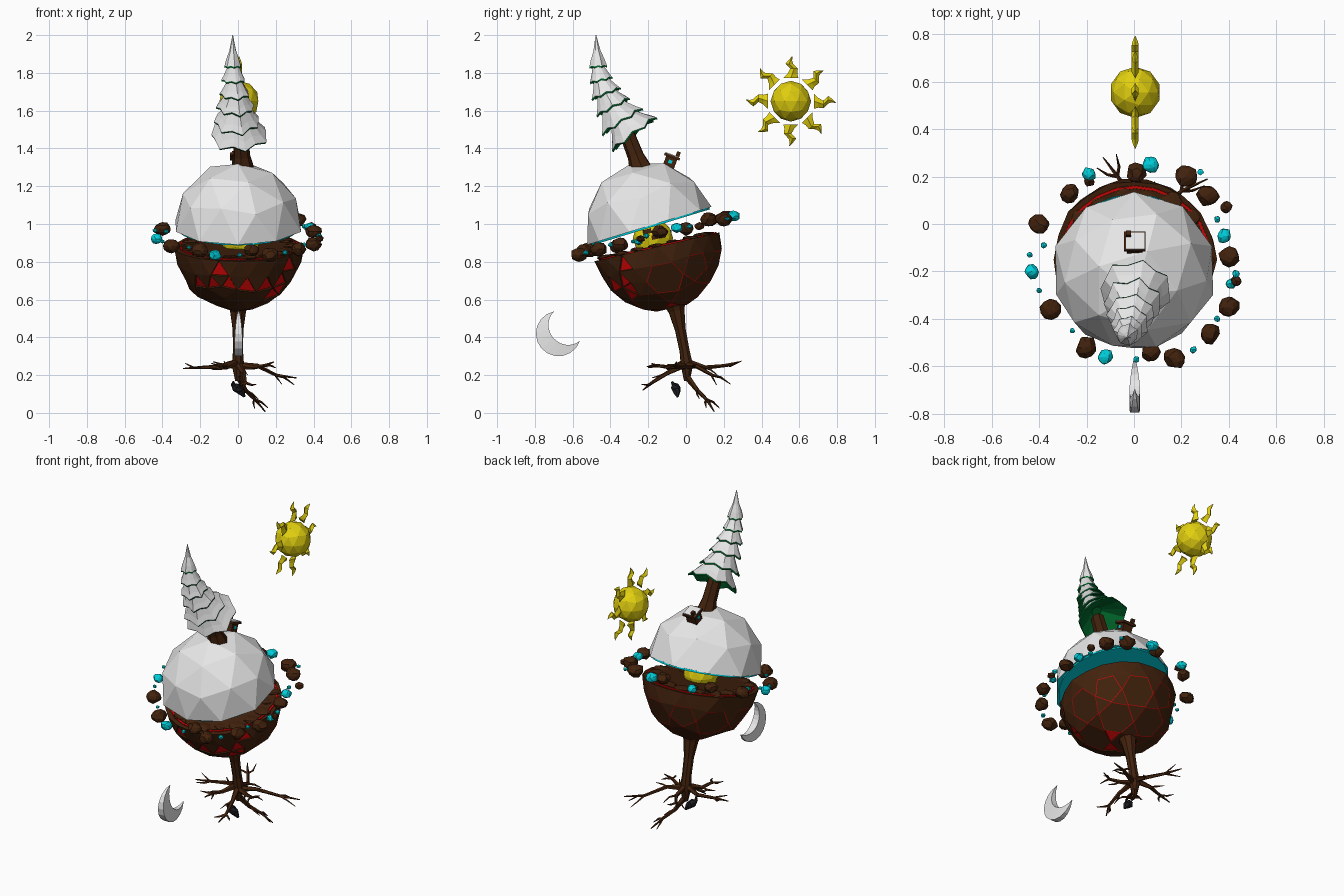
import bpy, bmesh, math, random
from mathutils import Vector, Matrix

random.seed(7)
if "Cube" in bpy.data.objects:
    bpy.data.objects.remove(bpy.data.objects["Cube"])


def material(name, r, g, b):
    m = bpy.data.materials.new(name)
    m.use_nodes = True
    m.diffuse_color = (r, g, b, 1)
    m.node_tree.nodes["Principled BSDF"].inputs["Base Color"].default_value = (r, g, b, 1)
    return m


SNOW = material("snow white", 0.8, 0.8, 0.8)
EARTH = material("earth brown", 0.055, 0.016, 0.004)
LAVA = material("lava red", 0.7, 0.002, 0.002)
ICE = material("ice cyan", 0.0, 0.62, 0.7)
GOLD = material("sun yellow", 0.76, 0.63, 0.005)
PINE = material("pine green", 0.0, 0.14, 0.025)
DARK = material("charcoal", 0.012, 0.012, 0.016)


def finish(bm, name, mats, frame=Matrix()):
    bmesh.ops.recalc_face_normals(bm, faces=bm.faces)
    me = bpy.data.meshes.new(name)
    bm.to_mesh(me)
    bm.free()
    for m in mats:
        me.materials.append(m)
    ob = bpy.data.objects.new(name, me)
    ob.matrix_world = frame
    bpy.context.collection.objects.link(ob)
    return ob


def tilt(x, y, z, degrees):
    return Matrix.Translation((x, y, z)) @ Matrix.Rotation(math.radians(degrees), 4, 'X')


def add_loft(bm, rings, mats=None):
    """Skin a list of equal rings and close both ends."""
    mats = mats or [0] * (len(rings) - 1)
    vs = [[bm.verts.new(p) for p in ring] for ring in rings]
    n = len(rings[0])
    for a, b, m in zip(vs, vs[1:], mats):
        for i in range(n):
            j = (i + 1) % n
            bm.faces.new((a[i], a[j], b[j], b[i])).material_index = m
    bm.faces.new(vs[0]).material_index = mats[0]
    bm.faces.new(vs[-1]).material_index = mats[-1]


def add_tube(bm, path, radii, sides=6):
    pts = [Vector(p) for p in path]
    rings = []
    for i, (p, r) in enumerate(zip(pts, radii)):
        d = (pts[min(i + 1, len(pts) - 1)] - pts[max(i - 1, 0)]).normalized()
        ref = Vector((0.3, 0.9, 0.1)) if abs(d.z) > 0.7 else Vector((0, 0, 1))
        u = d.cross(ref).normalized()
        v = d.cross(u)
        rings.append([p + r * (math.cos(t) * u + math.sin(t) * v)
                      for t in (math.tau * k / sides for k in range(sides))])
    add_loft(bm, rings)


def ball(r, subdivisions, rough=0.0):
    bm = bmesh.new()
    bmesh.ops.create_icosphere(bm, subdivisions=subdivisions, radius=r)
    for v in bm.verts:
        v.co *= 1 + random.uniform(-rough, rough)
    return bm


def cut_half(bm, keep):
    """Keep the upper (+1) or lower (-1) half, left open."""
    bmesh.ops.bisect_plane(bm, geom=bm.verts[:] + bm.edges[:] + bm.faces[:], plane_co=(0, 0, 0),
                           plane_no=(0, 0, keep), clear_inner=True)


def close(bm, index):
    rim = [e for e in bm.edges if e.is_boundary]
    for f in bmesh.ops.holes_fill(bm, edges=rim, sides=0)["faces"]:
        f.material_index = index


def disc(name, r, depth, mat, frame):
    bm = bmesh.new()
    bmesh.ops.create_cone(bm, cap_ends=True, segments=24, radius1=r, radius2=r, depth=depth)
    return finish(bm, name, [mat], frame)


def rock(name, pos, r, mat, squash=0.8):
    bm = ball(r, 2 if r > 0.025 else 1, 0.12)
    spin = Matrix.Rotation(random.uniform(0, 6), 4, 'Z')
    size = Matrix.Diagonal((1, random.uniform(0.85, 1.05), squash, 1))
    return finish(bm, name, [mat], Matrix.Translation(pos) @ spin @ size)


def box(name, size, mat, frame):
    bm = bmesh.new()
    bmesh.ops.create_cube(bm, size=1, matrix=Matrix.Diagonal((*size, 1)))
    return finish(bm, name, [mat], frame)


# Snowy upper half with an icy underside
dome_frame = tilt(0, -0.195, 0.99, 17)
bm = ball(0.347, 2, 0.015)
bmesh.ops.subdivide_edges(bm, edges=random.sample(bm.edges[:], 30), cuts=1)
bmesh.ops.triangulate(bm, faces=bm.faces[:])
cut_half(bm, 1)
close(bm, 1)
finish(bm, "snow_dome", [SNOW, ICE], dome_frame)
disc("ice_underside", 0.327, 0.012, ICE, dome_frame @ Matrix.Translation((0, 0.006, -0.004)))

# Rocky lower half: cracked plates and lava patches
bowl_frame = tilt(0.005, -0.15, 0.88, 13)
bm = ball(0.342, 3, 0.025)
cut_half(bm, -1)
plates = []
for v in bm.verts:
    if v.co.z < -0.05 and not any((v.co - p).length < 0.15 for p in plates):
        if v.co.y > -0.14:
            plates.append(v.co.copy())
centres = [v for v in bm.verts if any((v.co - p).length < 1e-5 for p in plates)]
bmesh.ops.dissolve_verts(bm, verts=centres)
wide = [f for f in bm.faces if len(f.verts) > 4]
for f in bmesh.ops.inset_individual(bm, faces=wide, thickness=0.004, depth=0)["faces"]:
    f.material_index = 1
hot_spots = [Vector(p).normalized() for p in (
    (0.55, -0.45, -0.75), (0.6, -0.6, -0.55), (-0.7, 0.4, -0.5), (0.15, -0.1, -0.95))]
for f in bm.faces:
    c = f.calc_center_median()
    upright = sum(v.co.z > c.z for v in f.verts) == 1
    in_front_band = c.y < -0.16 and -0.16 < c.z < -0.05 and upright
    near_spot = any(c.normalized().angle(s) < 0.2 for s in hot_spots)
    if len(f.verts) < 4 and (in_front_band or near_spot):
        f.material_index = 1
red = [f for f in bm.faces if f.material_index == 1 and len(f.verts) == 3]
# Thin brown borders keep the lava openings small
for f in bmesh.ops.inset_individual(bm, faces=red, thickness=0.007, depth=-0.006)["faces"]:
    f.material_index = 0
close(bm, 0)
finish(bm, "earth_bowl", [EARTH, LAVA], bowl_frame)
disc("lava_ring", 0.32, 0.012, LAVA, bowl_frame)
disc("bowl_floor", 0.309, 0.018, EARTH, bowl_frame)
for i in range(18):
    a = math.tau * i / 18
    r = random.uniform(0.265, 0.29)
    p = bowl_frame @ Vector((r * math.cos(a), r * math.sin(a), 0.002))
    rock("rim_slab", p, random.uniform(0.04, 0.06), EARTH, 0.3)

# Glowing core with dark slabs
finish(ball(0.107, 2), "core", [GOLD], Matrix.Translation((0.015, -0.175, 0.925)))
for y, z, w in ((-0.205, 0.96, 0.045), (-0.145, 0.935, 0.075)):
    box("core_slab", (0.03, w, 0.024), EARTH, tilt(0.105, y, z, 12))

# Floating ring of rocks and ice, lying on a sloping plane
brown = ((-.4, 0, .045), (-.27, .13, .042), (-.19, .18, .025), (.01, .215, .042), (.22, .2, .048),
         (.31, .12, .048), (.39, .07, .026), (.4, -.14, .042), (.43, -.24, .024), (.4, -.35, .046),
         (.32, -.46, .046), (.17, -.565, .048), (.07, -.54, .04), (-.2, -.52, .048),
         (-.35, -.36, .046))
cyan = ((-.43, -.2, .034), (-.19, .21, .03), (.07, .25, .036), (.38, -.05, .032), (.41, -.25, .025),
        (-.12, -.56, .034), (-.4, -.28, .014), (-.26, -.45, .013), (.25, -.53, .018),
        (.35, .02, .016), (.28, .22, .015), (-.38, -.09, .015), (-.44, -.13, .014),
        (.01, -.57, .015), (.35, -.4, .015), (.43, -.21, .018))
for name, chunks, mat in (("floating_rock", brown, EARTH), ("floating_ice", cyan, ICE)):
    for x, y, r in chunks:
        z = 0.942 + 0.25 * (y + 0.17) + random.uniform(-0.015, 0.015)
        rock(name, (x, y, z), r, mat)

# Leaning fir: trunk and snow-topped tiers
bm = bmesh.new()
add_tube(bm, [(0.025, -0.235, 1.28), (0.02, -0.265, 1.36), (0.01, -0.32, 1.5)], [0.065, 0.045, 0.04], 7)
finish(bm, "fir_trunk", [EARTH])
tiers = ((0.005, -0.285, 1.49, 0.157, 0.17, 37), (-0.005, -0.345, 1.555, 0.128, 0.15, 33),
         (-0.012, -0.39, 1.63, 0.103, 0.14, 28), (-0.018, -0.425, 1.7, 0.084, 0.12, 22),
         (-0.024, -0.45, 1.77, 0.064, 0.12, 14), (-0.028, -0.466, 1.84, 0.047, 0.161, 4))
for k, (x, y, z, r, h, lean) in enumerate(tiers):
    sides = 14
    wobble = [random.uniform(0.93, 1.05) * (1 if i % 2 else 0.9) for i in range(sides)]

    def ring(height, scale):
        return [Vector((r * scale * w * math.cos(t), r * scale * w * math.sin(t),
                        height - (0.13 * r * scale if i % 2 else 0)))
                for i, w in enumerate(wobble) for t in [math.tau * i / sides]]

    tip, waist = (0.04, 0.4) if k == len(tiers) - 1 else (0.25, 0.55)
    bm = bmesh.new()
    add_loft(bm, [ring(h, tip), ring(h * 0.5, waist), ring(h * 0.2, 0.8), ring(0, 1),
                  ring(-0.009, 0.98), ring(0.01, 0.8), ring(h * 0.5, 0.2)], [0, 0, 0, 1, 1, 1])
    finish(bm, "fir_tier", [SNOW, PINE], tilt(x, y, z, lean))

# Cabin on the dome, with snow lying on its sloping roof
cabin = tilt(0.003, -0.085, 1.325, -20)
box("cabin_walls", (0.066, 0.062, 0.06), EARTH, cabin)
box("cabin_roof", (0.09, 0.086, 0.014), EARTH, cabin @ Matrix.Translation((0, 0, 0.034)))
box("cabin_snow", (0.078, 0.074, 0.006), SNOW, cabin @ Matrix.Translation((0.002, -0.002, 0.042)))
for s in (-1, 1):
    box("cabin_window", (0.004, 0.02, 0.018), ICE, cabin @ Matrix.Translation((s * 0.034, 0, 0.005)))
box("cabin_chimney", (0.02, 0.02, 0.04), EARTH, cabin @ Matrix.Translation((-0.026, 0.026, 0.05)))

# Stem and branching roots
bm = bmesh.new()
add_tube(bm, [(0, -0.065, 0.6), (0, -0.05, 0.54), (0, -0.03, 0.44), (0, -0.008, 0.33), (0, 0.005, 0.25),
              (0, 0.005, 0.17)], [0.07, 0.045, 0.03, 0.028, 0.034, 0.016], 8)
finish(bm, "stem", [EARTH])
roots = (((0, 0, .27), (-.1, .03, .245), (-.2, 0, .24), (-.29, -.02, .235)),
         ((0, 0, .25), (.1, .05, .25), (.2, .14, .2), (.31, .19, .185)),
         ((0, 0, .27), (0, .1, .24), (-.07, .2, .25), (-.13, .28, .27)),
         ((0, 0, .26), (.03, -.1, .21), (.04, -.18, .16), (.02, -.23, .12)),
         ((0, 0, .2), (.04, .06, .12), (.09, .11, .07), (.145, .15, .006)),
         ((0, 0, .27), (-.06, -.08, .24), (-.08, -.15, .25), (-.1, -.2, .24)),
         ((0, 0, .25), (.08, -.03, .24), (.14, -.06, .25), (.19, -.05, .27)))
bm = bmesh.new()
for path in roots:
    add_tube(bm, path, [0.02, 0.012, 0.009, 0.003], 5)
    pts = [Vector(p) for p in path]
    for i, way in ((1, 1), (2, -1), (2, 1)):
        run = pts[i] - pts[i - 1]
        side = run.cross((0, 0, 1)).normalized() * way * 0.05
        mid = pts[i] + run * 0.25 + side * 0.6
        end = mid + run * 0.4 + side * 0.4 + Vector((0, 0, random.uniform(-0.02, 0.03)))
        end.z = max(end.z, 0.01)
        add_tube(bm, [pts[i], mid, end], [0.008, 0.006, 0.002], 4)
finish(bm, "roots", [EARTH])

# Small dark bird under the roots
bm = bmesh.new()
add_tube(bm, [(-0.035, -0.06, 0.155), (-0.01, -0.055, 0.135), (0.015, -0.05, 0.115), (0.035, -0.045, 0.085)],
         [0.006, 0.026, 0.022, 0.006], 6)
add_tube(bm, [(-0.02, -0.06, 0.14), (-0.025, -0.075, 0.165)], [0.014, 0.006], 6)
finish(bm, "bird", [DARK])

# Sun with wavy flame rays standing in the y-z plane
sun = Vector((0.005, 0.555, 1.65))
finish(ball(0.108, 2), "sun_ball", [GOLD], Matrix.Translation(sun))
flame = ((0.122, 0, 0.04), (0.145, 0.008, 0.026), (0.172, 0.017, 0.02),
         (0.198, -0.008, 0.02), (0.215, -0.004, 0.011), (0.238, 0.008, 0.001))
for i in range(8):
    bm = bmesh.new()
    add_loft(bm, [[Vector((0, t - w, r)), Vector((min(w, 0.015), t, r)),
                   Vector((0, t + w, r)), Vector((-min(w, 0.015), t, r))] for r, t, w in flame])
    finish(bm, "sun_ray", [GOLD], Matrix.Translation(sun) @ Matrix.Rotation(math.tau * i / 8, 4, 'X'))

# Flat-sided crescent moon opening up and back
bm = bmesh.new()
rings = []
for i in range(13):
    s = i / 6 - 1
    a, b = s * math.radians(120), s * math.radians(88)
    outer = Vector((0, -0.12 * math.cos(a), 0.12 * math.sin(a)))
    inner = Vector((0, 0.064 - 0.1 * math.cos(b), 0.104 * math.sin(b)))
    half = Vector((0.002 + 0.02 * math.cos(s * math.pi / 2), 0, 0))
    rings.append([outer + half, inner + half, inner - half, outer - half])
add_loft(bm, rings)
finish(bm, "moon", [SNOW], tilt(0.003, -0.675, 0.42, 41))
